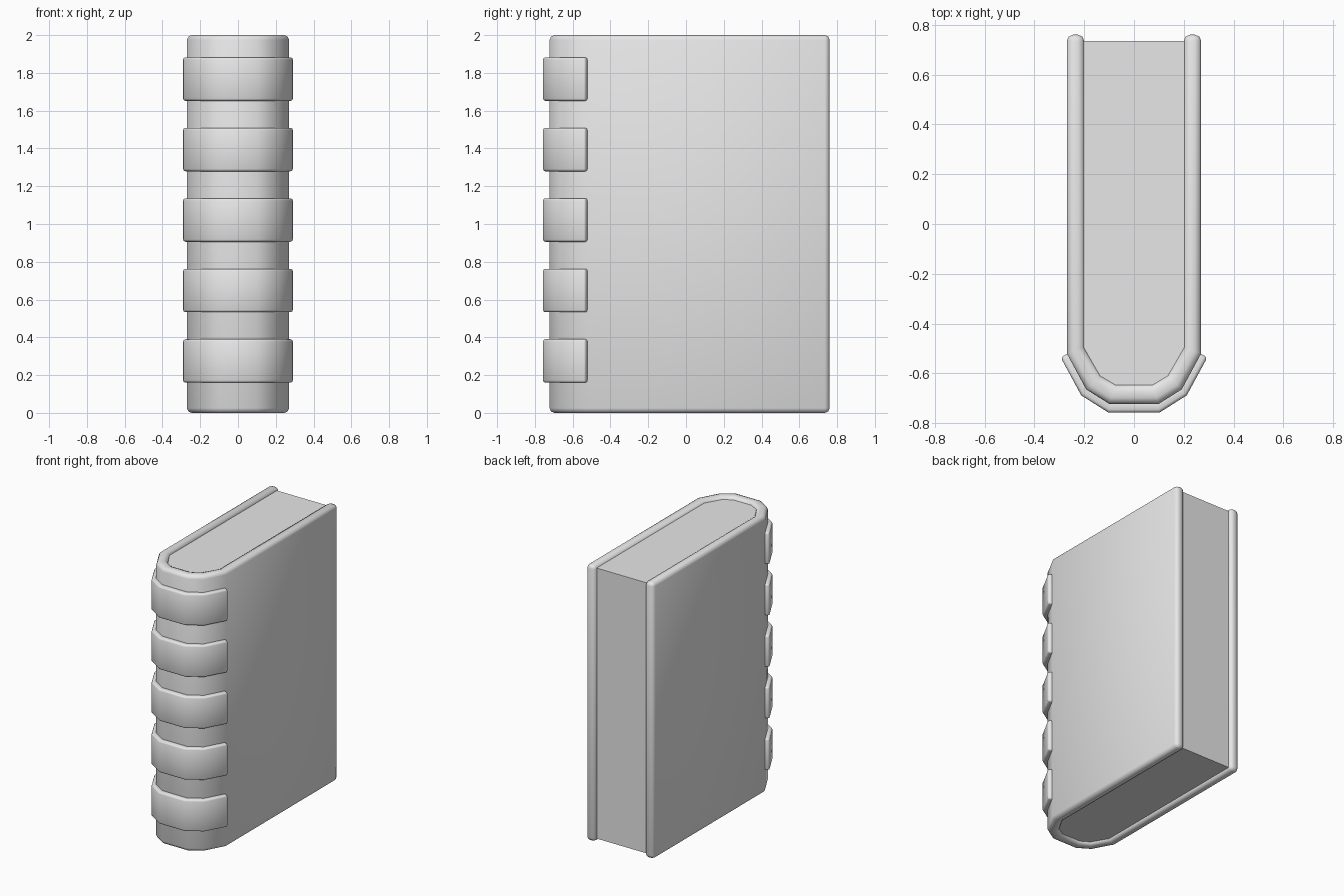
import bpy
import bmesh
from math import radians

cube = bpy.data.objects.get("Cube")
if cube:
    bpy.data.objects.remove(cube, do_unlink=True)

# One plain grey for the whole book
GREY = (0.8, 0.8, 0.8, 1)
grey = bpy.data.materials.new("plain grey")
grey.use_nodes = True
grey.diffuse_color = GREY
grey.node_tree.nodes["Principled BSDF"].inputs["Base Color"].default_value = GREY


def mirrored(half):
    """Full left-to-right path from its +x half, listed from the back to the spine."""
    return half + [(-x, y) for x, y in reversed(half)]


def prism(name, outline, bottom, top, bevel=0.0):
    """Extrude a closed outline upward, optionally softening its sharp edges."""
    bm = bmesh.new()
    base = bm.faces.new([bm.verts.new((x, y, bottom)) for x, y in outline])
    side = bmesh.ops.extrude_face_region(bm, geom=[base])["geom"]
    verts = [v for v in side if isinstance(v, bmesh.types.BMVert)]
    bmesh.ops.translate(bm, vec=(0, 0, top - bottom), verts=verts)
    bmesh.ops.recalc_face_normals(bm, faces=bm.faces)
    mesh = bpy.data.meshes.new(name)
    bm.to_mesh(mesh)
    bm.free()
    mesh.materials.append(grey)
    obj = bpy.data.objects.new(name, mesh)
    bpy.context.collection.objects.link(obj)
    bpy.ops.object.select_all(action="DESELECT")
    bpy.context.view_layer.objects.active = obj
    obj.select_set(True)
    if bevel:
        mod = obj.modifiers.new("soft edges", "BEVEL")
        mod.width = bevel
        mod.segments = 2
        mod.limit_method = "ANGLE"
        mod.angle_limit = radians(60)
        bpy.ops.object.modifier_apply(modifier=mod.name)
    bpy.ops.object.shade_smooth_by_angle(angle=radians(50))
    return obj


def wrap(outer, inner):
    """Closed outline of a U-shaped shell between two half paths."""
    return mirrored(outer) + mirrored(inner)[::-1]


# Cover: two boards joined by a faceted spine
cover_outer = [(0.27, 0.76), (0.27, -0.52), (0.192, -0.664), (0.1, -0.722)]
cover_inner = [(0.2, 0.76), (0.2, -0.495), (0.135, -0.608), (0.073, -0.645)]
prism("cover", wrap(cover_outer, cover_inner), 0, 2, 0.025)

# Page block, slightly recessed and tucked into the cover
pages = [(0.21, 0.735), (0.21, -0.5), (0.145, -0.62), (0.078, -0.66)]
prism("pages", mirrored(pages), 0.02, 1.98)

# Raised bands around the spine
band_outer = [(0.295, -0.535), (0.212, -0.688), (0.103, -0.757)]
band_inner = [(0.254, -0.515), (0.18, -0.655), (0.09, -0.71)]
for i in range(5):
    middle = 0.275 + i * 0.373
    prism(f"spine_band_{i + 1}", wrap(band_outer, band_inner),
          middle - 0.115, middle + 0.115, 0.012)
